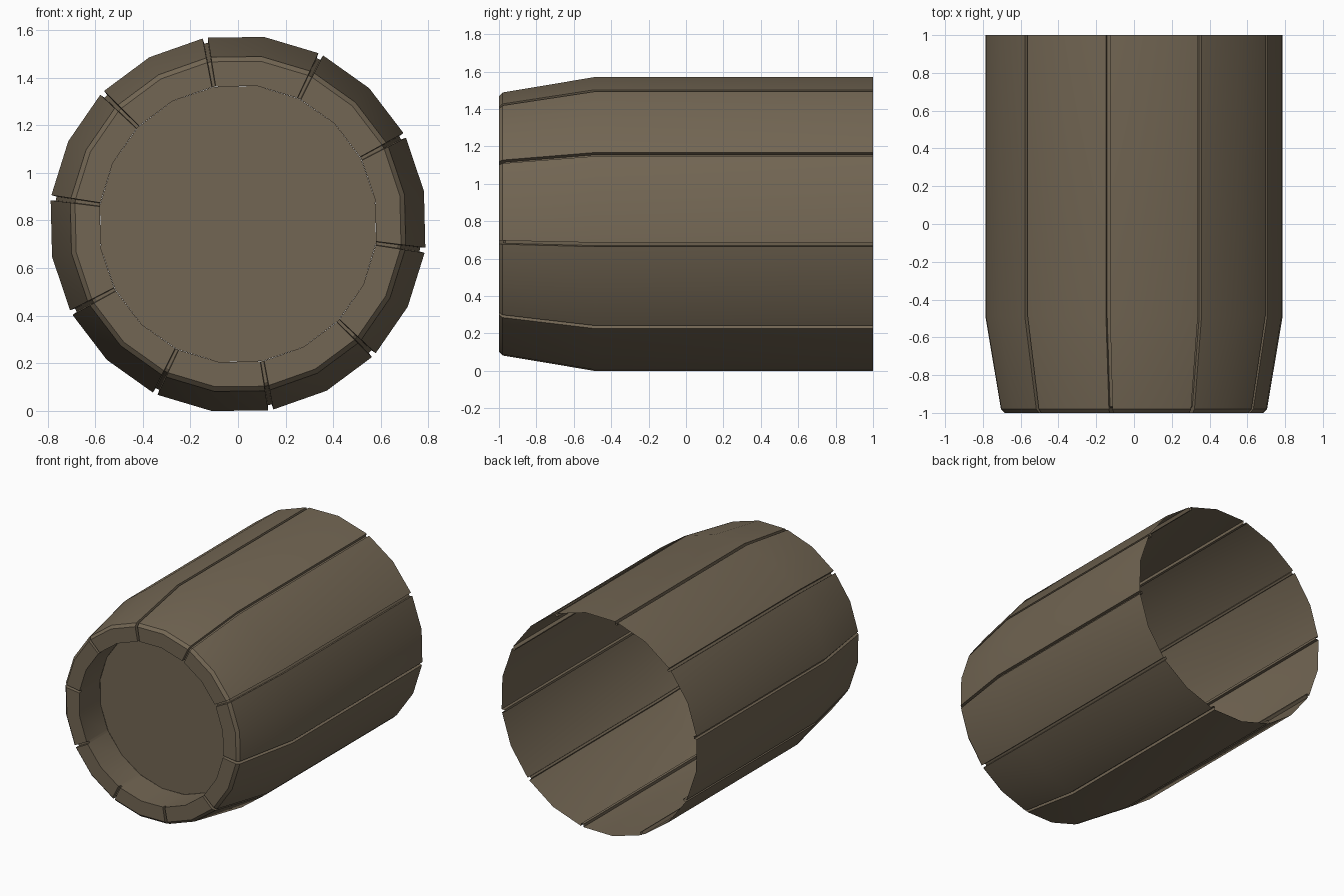
import bpy
import bmesh
from math import cos, sin, radians

cube = bpy.data.objects.get("Cube")
if cube:
    bpy.data.objects.remove(cube)

STAVES = 10
STEP = 36
START = 28
CENTRE_Z = 0.785

# Radius and y along a stave: back edge, shoulder, front chamfer, rim, recess
STAVE = [(0.793, 1), (0.793, -0.49), (0.71, -0.98), (0.69, -1), (0.585, -1), (0.585, -0.76)]
# The same line sunk into the groove between two staves
GROOVE = [(0.771, 1), (0.771, -0.49), (0.69, -0.965), (0.675, -0.975), (0.585, -0.975), (0.585, -0.76)]

wood = bpy.data.materials.new("brown wood")
wood.use_nodes = True
colour = (0.17, 0.133, 0.087, 1)
wood.diffuse_color = colour
wood.node_tree.nodes["Principled BSDF"].inputs["Base Color"].default_value = colour


def point(radius, y, degrees):
    a = radians(degrees)
    return (radius * cos(a), y, CENTRE_Z + radius * sin(a))


def finish(bm, name):
    bmesh.ops.recalc_face_normals(bm, faces=bm.faces)
    mesh = bpy.data.meshes.new(name)
    bm.to_mesh(mesh)
    bm.free()
    mesh.materials.append(wood)
    obj = bpy.data.objects.new(name, mesh)
    bpy.context.collection.objects.link(obj)
    bpy.ops.object.select_all(action='DESELECT')
    obj.select_set(True)
    bpy.context.view_layer.objects.active = obj
    bpy.ops.object.shade_smooth_by_angle(angle=radians(30))
    return obj


# Barrel shell: each stave has two facets, followed by a narrow groove
bm = bmesh.new()
columns = []
for i in range(STAVES):
    a = START + i * STEP
    for line, angle in ((GROOVE, a - 0.6), (GROOVE, a + 0.6), (STAVE, a + 0.8),
                        (STAVE, a + STEP / 2), (STAVE, a + STEP - 0.8)):
        columns.append([bm.verts.new(point(r, y, angle)) for r, y in line])
for i, left in enumerate(columns):
    right = columns[(i + 1) % len(columns)]
    for j in range(len(STAVE) - 1):
        bm.faces.new((left[j], left[j + 1], right[j + 1], right[j]))
finish(bm, "barrel_staves")

# Recessed round head
bm = bmesh.new()
bm.faces.new([bm.verts.new(point(0.585, -0.76, START + i * STEP / 2))
              for i in range(2 * STAVES)])
head = finish(bm, "barrel_head")
if head.data.polygons[0].normal.y > 0:
    head.data.flip_normals()
